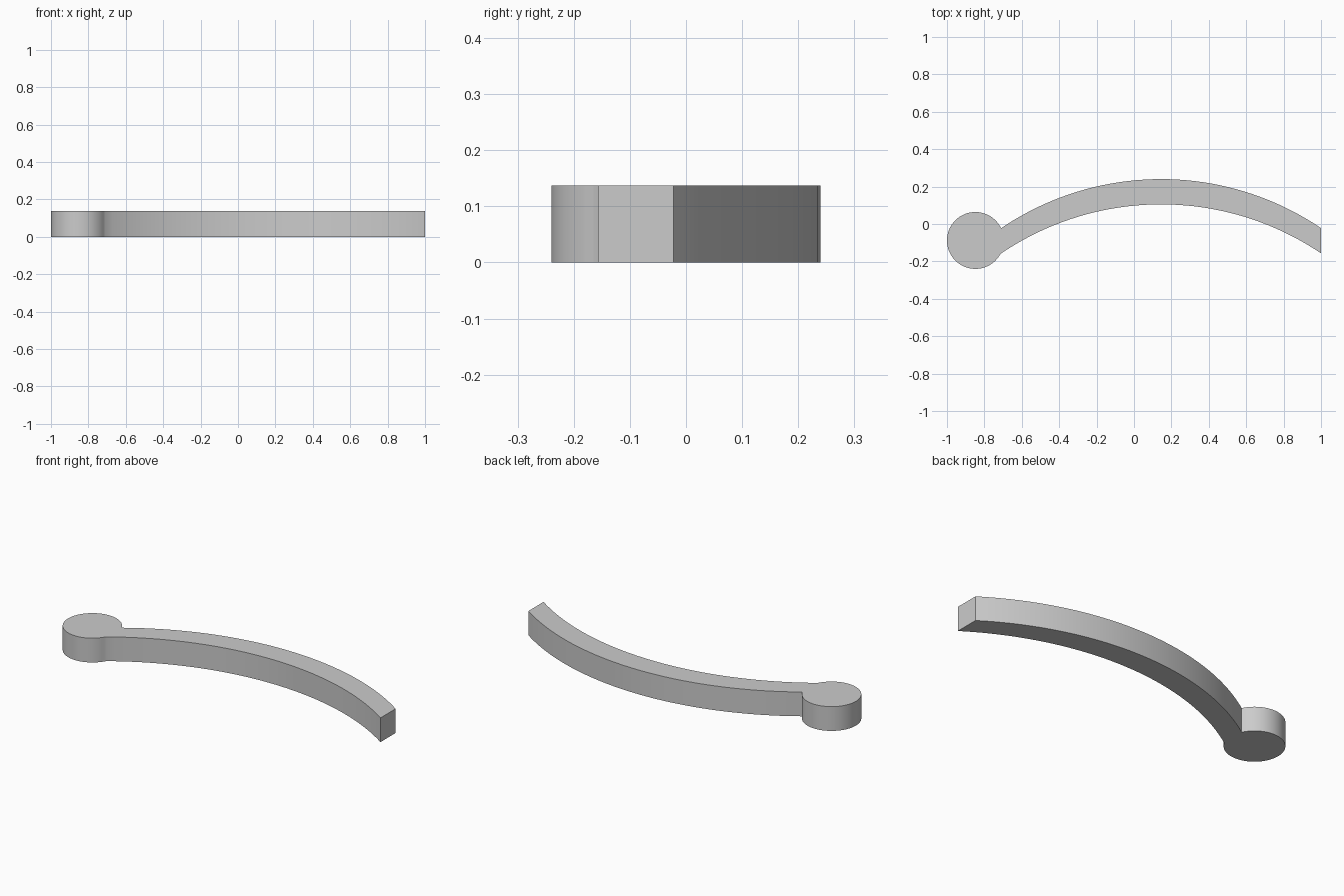
import bpy, bmesh
from math import sin, cos, asin, atan2, pi

cube = bpy.data.objects.get("Cube")
if cube:
    bpy.data.objects.remove(cube, do_unlink=True)

HEIGHT = 0.137
# Round end disc
DISC_X, DISC_Y, DISC_R = -0.848, -0.088, 0.152
# Bowed arm: one arc repeated at an offset in y, with an upright cut end
MID_X, HALF_SPAN, RISE = 0.145, 0.855, 0.262
OUTER_TOP, ARM_WIDTH = 0.24, 0.135
BOW_R = (HALF_SPAN ** 2 + RISE ** 2) / (2 * RISE)


def bow(top, steps=40):
    """Points of the arc from left to right, with its crown at y = top."""
    half = asin(HALF_SPAN / BOW_R)
    angles = [half * (2 * i / steps - 1) for i in range(steps + 1)]
    return [(MID_X + BOW_R * sin(a), top - BOW_R * (1 - cos(a))) for a in angles]


def disc(start, end, steps=64):
    """Points inside the disc's arc, without the two joints."""
    angles = [start + (end - start) * i / steps for i in range(1, steps)]
    return [(DISC_X + DISC_R * cos(a), DISC_Y + DISC_R * sin(a)) for a in angles]


# Outline: disc from upper to lower joint, inner bow, then outer bow back
outer = bow(OUTER_TOP)
inner = bow(OUTER_TOP - ARM_WIDTH)
upper = atan2(outer[0][1] - DISC_Y, outer[0][0] - DISC_X)
lower = atan2(inner[0][1] - DISC_Y, inner[0][0] - DISC_X) + 2 * pi
outline = disc(upper, lower) + inner + outer[::-1]

# Extrude the outline to full height
bm = bmesh.new()
base = bm.faces.new([bm.verts.new((x, y, 0)) for x, y in outline])
grown = bmesh.ops.extrude_face_region(bm, geom=[base], use_keep_orig=True)
top_verts = [v for v in grown["geom"] if isinstance(v, bmesh.types.BMVert)]
bmesh.ops.translate(bm, verts=top_verts, vec=(0, 0, HEIGHT))
bmesh.ops.recalc_face_normals(bm, faces=bm.faces)
mesh = bpy.data.meshes.new("curved_handle")
bm.to_mesh(mesh)
bm.free()
handle = bpy.data.objects.new("curved_handle", mesh)
bpy.context.collection.objects.link(handle)

# Plain grey
grey = bpy.data.materials.new("light_grey")
grey.use_nodes = True
colour = (0.6, 0.6, 0.6, 1)
grey.diffuse_color = colour
grey.node_tree.nodes["Principled BSDF"].inputs["Base Color"].default_value = colour
mesh.materials.append(grey)

# Smooth walls with crisp rims
bpy.ops.object.select_all(action="DESELECT")
handle.select_set(True)
bpy.context.view_layer.objects.active = handle
bpy.ops.object.shade_smooth_by_angle()
